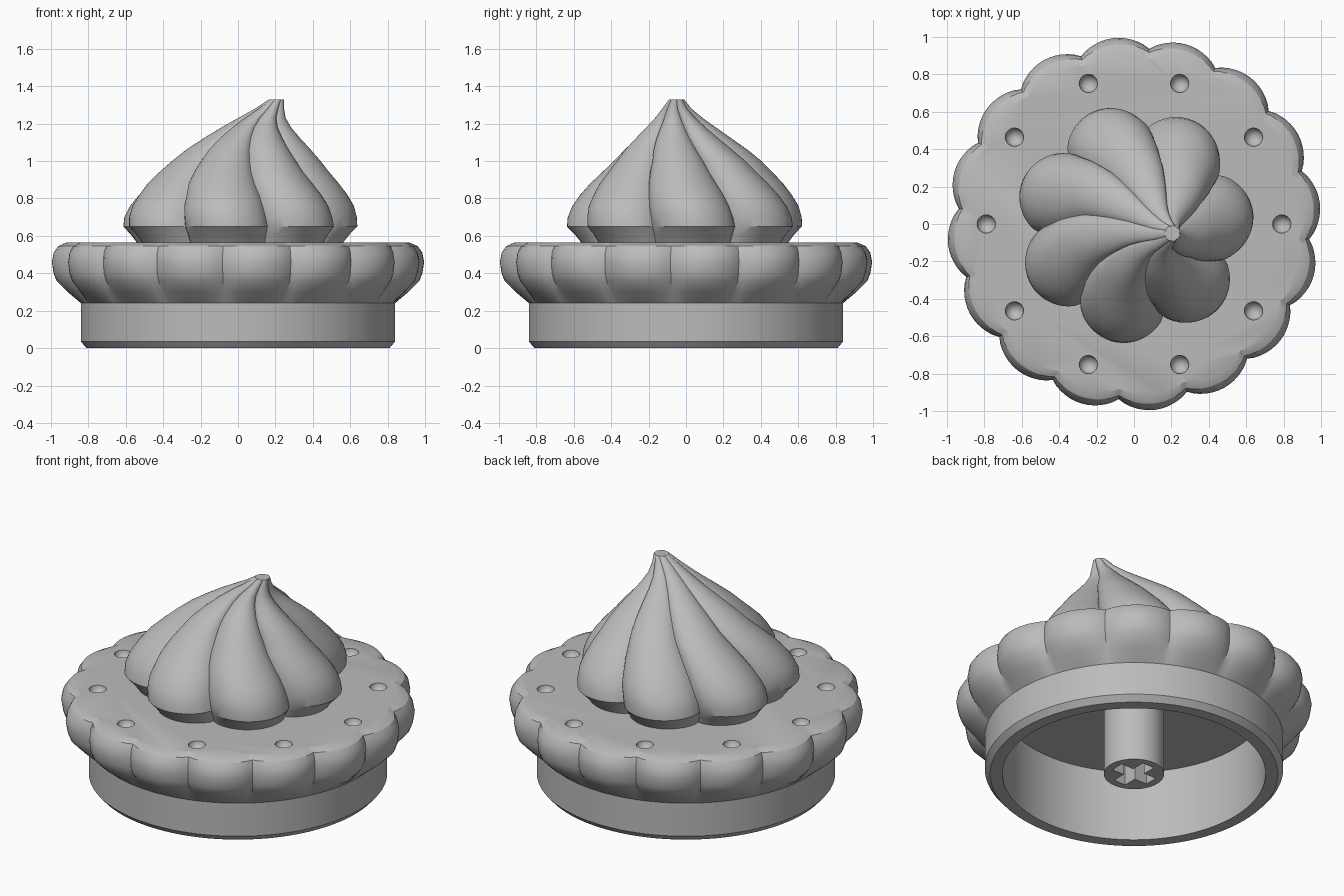
import bpy, bmesh, math
from mathutils import Matrix

if "Cube" in bpy.data.objects:
    bpy.data.objects.remove(bpy.data.objects["Cube"])

grey = bpy.data.materials.new("plain grey")
grey.diffuse_color = (0.5, 0.5, 0.5, 1)
grey.use_nodes = True
grey.node_tree.nodes["Principled BSDF"].inputs["Base Color"].default_value = grey.diffuse_color


def make_object(name, bm):
    bmesh.ops.recalc_face_normals(bm, faces=bm.faces)
    mesh = bpy.data.meshes.new(name)
    bm.to_mesh(mesh)
    bm.free()
    mesh.materials.append(grey)
    ob = bpy.data.objects.new(name, mesh)
    bpy.context.collection.objects.link(ob)
    return ob


def activate(ob):
    bpy.ops.object.select_all(action='DESELECT')
    ob.select_set(True)
    bpy.context.view_layer.objects.active = ob


def smooth(ob, angle=30):
    activate(ob)
    bpy.ops.object.shade_smooth_by_angle(angle=math.radians(angle))


def cut(ob, cutter):
    activate(ob)
    cutter.hide_render = True
    mod = ob.modifiers.new("cut", 'BOOLEAN')
    mod.operation = 'DIFFERENCE'
    mod.solver = 'EXACT'
    mod.object = cutter
    bpy.ops.object.modifier_apply(modifier=mod.name)
    bpy.data.objects.remove(cutter)


def loft(name, rows, n, lobes=0, phase=0.0, power=1.0, caps=True):
    """Rows: z, outer radius, groove radius, centre x, centre y, twist (degrees)."""
    bm = bmesh.new()
    rings = []
    for z, r, g, cx, cy, twist in rows:
        ring = []
        for i in range(n):
            t = 2 * math.pi * i / n
            rad = g + (r - g) * abs(math.cos(lobes * t / 2)) ** power
            a = t + math.radians(phase + twist)
            ring.append(bm.verts.new((cx + rad * math.cos(a), cy + rad * math.sin(a), z)))
        rings.append(ring)
    for a, b in zip(rings, rings[1:]):
        for i in range(n):
            j = (i + 1) % n
            bm.faces.new((a[i], a[j], b[j], b[i]))
    if caps:
        bm.faces.new(rings[0])
        bm.faces.new(rings[-1])
    return make_object(name, bm)


def straight(rows):
    return [(z, r, g, 0, 0, 0) for z, r, g in rows]


# Hollow base collar with a chamfered lower edge
collar = loft("base_collar", straight([
    (0.24, 0.74, 0.74), (0, 0.74, 0.74), (0, 0.81, 0.81),
    (0.035, 0.84, 0.84), (0.24, 0.84, 0.84)]), 192, phase=6.25, caps=False)
smooth(collar)

# Scalloped biscuit; its underside is the ceiling of the hollow
biscuit = loft("biscuit", straight([
    (0.44, 0.74, 0.74), (0.24, 0.74, 0.74), (0.24, 0.84, 0.84),
    (0.30, 0.915, 0.88), (0.36, 0.975, 0.92), (0.40, 0.99, 0.935),
    (0.46, 1.0, 0.94), (0.51, 0.99, 0.935), (0.545, 0.965, 0.92),
    (0.565, 0.92, 0.885)]), 192, lobes=16, phase=6.25, power=0.8)

# Ten round dimples in the biscuit top
bm = bmesh.new()
for k in range(10):
    a = k * math.pi / 5
    bmesh.ops.create_uvsphere(
        bm, u_segments=20, v_segments=12, radius=0.05,
        matrix=Matrix.Translation((0.79 * math.cos(a), 0.79 * math.sin(a), 0.57)))
cut(biscuit, make_object("dimple_cutter", bm))
smooth(biscuit)

# Twisted icing with seven lobes leaning towards its tip
icing_rows = [
    (0.56, 0.56, 0.46, 0, 0, 0), (0.61, 0.60, 0.485, 0, 0, 0),
    (0.65, 0.64, 0.51, 0, 0, 0), (0.70, 0.637, 0.505, 0, 0, -1),
    (0.76, 0.615, 0.49, 0.005, 0, -3), (0.82, 0.575, 0.455, 0.01, 0, -5),
    (0.88, 0.525, 0.415, 0.015, 0, -8), (0.94, 0.465, 0.365, 0.025, 0, -11),
    (1.00, 0.405, 0.315, 0.04, 0, -14), (1.06, 0.34, 0.265, 0.055, -0.01, -17),
    (1.12, 0.265, 0.21, 0.075, -0.02, -20), (1.18, 0.19, 0.15, 0.10, -0.03, -23),
    (1.23, 0.13, 0.105, 0.13, -0.04, -25), (1.28, 0.08, 0.067, 0.17, -0.05, -27),
    (1.315, 0.052, 0.046, 0.195, -0.05, -29), (1.328, 0.042, 0.038, 0.205, -0.05, -30)]
icing = loft("icing_swirl", icing_rows, 140, lobes=7, phase=5.1, power=0.75)
smooth(icing)

# Central stem with a cross-shaped socket
stem = loft("stem", straight([(0, 0.17, 0.17), (0.45, 0.17, 0.17)]), 48)
for sx, sy in ((0.25, 0.08), (0.08, 0.25)):
    bm = bmesh.new()
    bmesh.ops.create_cube(bm, size=1, matrix=Matrix.Diagonal((sx, sy, 0.5, 1)))
    cut(stem, make_object("socket_cutter", bm))
smooth(stem)
